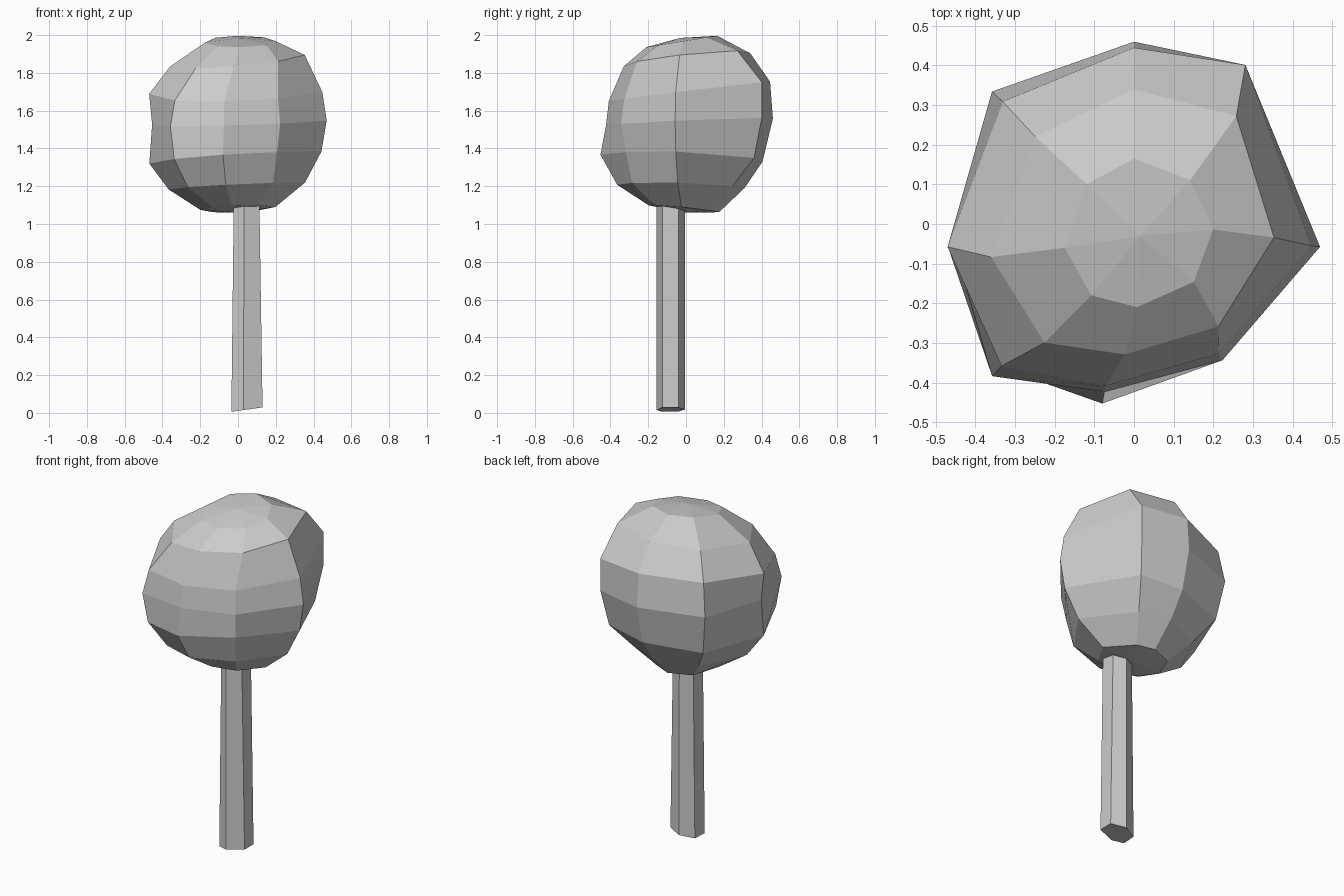
import bpy
import bmesh
from math import radians, cos, sin

default_cube = bpy.data.objects.get("Cube")
if default_cube:
    bpy.data.objects.remove(default_cube, do_unlink=True)

# One plain grey for the whole tree
grey = bpy.data.materials.new("plain grey")
grey.use_nodes = True
grey_value = (0.6, 0.6, 0.6, 1)
grey.diffuse_color = grey_value
grey.node_tree.nodes["Principled BSDF"].inputs["Base Color"].default_value = grey_value


def loft(name, rings, top_pole=None, bottom_pole=None):
    """Skin a stack of rings, closing each end with a fan or a flat cap."""
    bm = bmesh.new()
    loops = [[bm.verts.new(point) for point in ring] for ring in rings]
    count = len(loops[0])
    for upper, lower in zip(loops, loops[1:]):
        for i in range(count):
            j = (i + 1) % count
            bm.faces.new((upper[i], upper[j], lower[j], lower[i]))
    for loop, pole in ((loops[0], top_pole), (loops[-1], bottom_pole)):
        if pole is None:
            bm.faces.new(loop)
            continue
        tip = bm.verts.new(pole)
        for i in range(count):
            bm.faces.new((loop[i], loop[(i + 1) % count], tip))
    bmesh.ops.recalc_face_normals(bm, faces=bm.faces[:])
    mesh = bpy.data.meshes.new(name)
    bm.to_mesh(mesh)
    bm.free()
    mesh.materials.append(grey)
    obj = bpy.data.objects.new(name, mesh)
    bpy.context.collection.objects.link(obj)
    return obj


# Crown columns: angle near the top, angle at the waist, radius per ring downward
columns = [
    (90, 90, (.165, .34, .445, .46, .405, .31, .175)),
    (38, 55, (.18, .375, .49, .49, .44, .3, .17)),
    (-4, -7, (.2, .355, .45, .473, .445, .357, .2)),
    (-44, -57, (.21, .335, .39, .41, .38, .34, .2)),
    (-88, -100, (.21, .33, .415, .43, .46, .37, .2)),
    (-121, -133, (.21, .375, .49, .525, .495, .39, .2)),
    (-161, -173, (.185, .37, .474, .458, .473, .37, .2)),
    (140, 137, (.156, .333, .453, .49, .44, .32, .18)),
]
# Crown rings: height, sideways tilt, front-to-back tilt
levels = [
    (1.97, 0, .16), (1.87, .08, .1), (1.7, .01, .12), (1.54, .02, .04),
    (1.35, .07, -.05), (1.2, .05, -.03), (1.08, .04, -.1),
]
crown_rings = []
for level, (height, tilt_x, tilt_y) in enumerate(levels):
    twist = max(0, 1 - level / 2)
    ring = []
    for top_angle, waist_angle, radii in columns:
        angle = radians(waist_angle + (top_angle - waist_angle) * twist)
        x = radii[level] * cos(angle)
        y = radii[level] * sin(angle)
        ring.append((x, y, height + tilt_x * x + tilt_y * y))
    crown_rings.append(ring)
loft("crown", crown_rings, top_pole=(.015, -.03, 1.985), bottom_pole=(0, 0, 1.06))

# Six-sided trunk, slightly narrower at the top, with a slanted foot
outline = [(.03, -.155), (.13, -.125), (.13, -.04),
           (.05, -.005), (-.03, -.04), (-.035, -.125)]
foot = [(x, y, .006 + .14 * (x + .035)) for x, y in outline]
head = [(.035 + (x - .035) * .82, y, 1.13) for x, y in outline]
loft("trunk", [head, foot])
